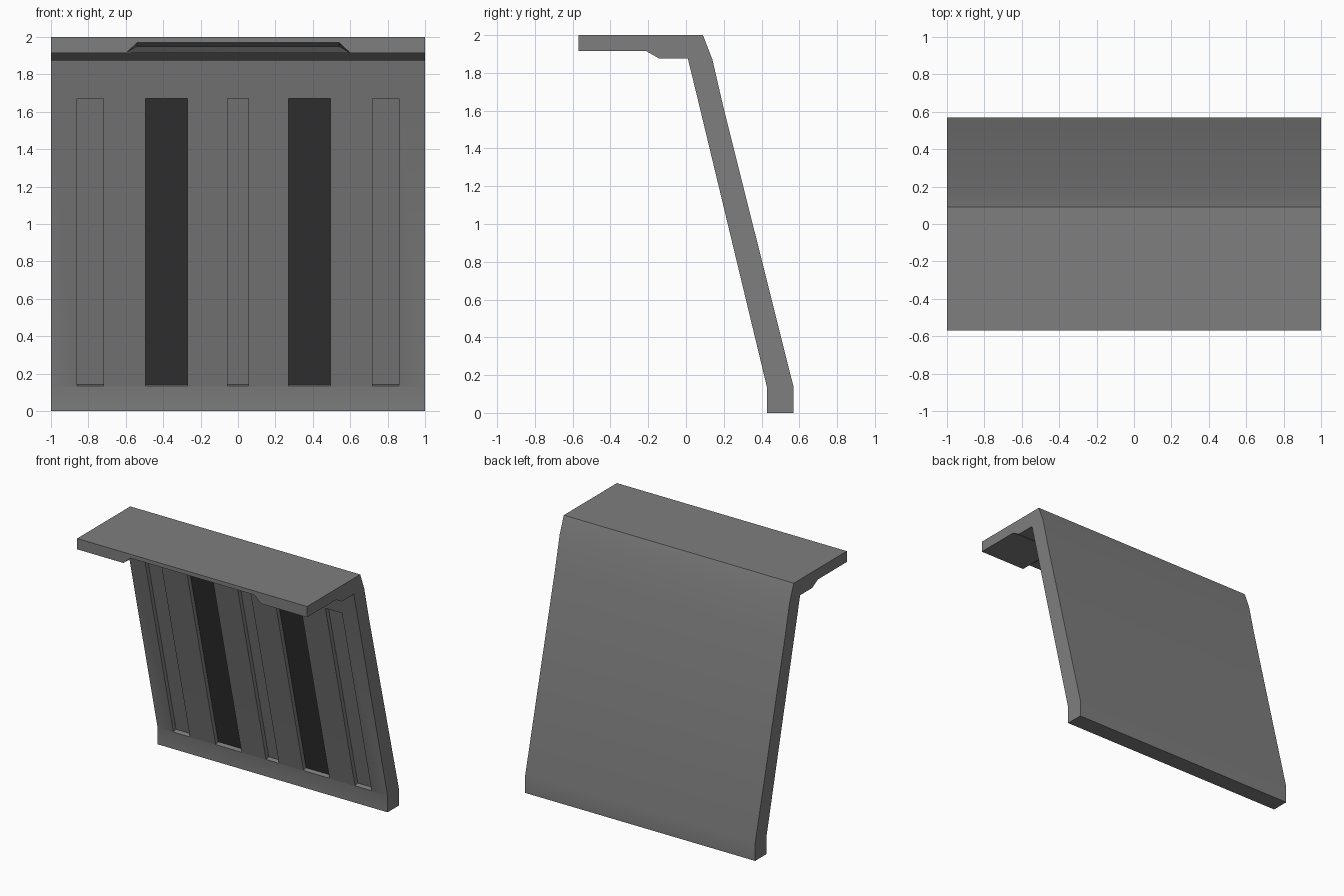
import bpy, bmesh
from math import radians

if "Cube" in bpy.data.objects:
    bpy.data.objects.remove(bpy.data.objects["Cube"])


def loft(name, sections):
    """Closed solid from rings of (y, z) points at successive x positions."""
    bm = bmesh.new()
    rings = [[bm.verts.new((x, y, z)) for y, z in pts]
             for x, pts in sections]
    n = len(rings[0])
    for a, b in zip(rings, rings[1:]):
        for i in range(n):
            j = (i + 1) % n
            bm.faces.new((a[i], a[j], b[j], b[i]))
    bm.faces.new(rings[0])
    bm.faces.new(rings[-1])
    bmesh.ops.recalc_face_normals(bm, faces=bm.faces[:])
    me = bpy.data.meshes.new(name)
    bm.to_mesh(me)
    bm.free()
    ob = bpy.data.objects.new(name, me)
    bpy.context.collection.objects.link(ob)
    return ob


def cut(target, cutter):
    cutter.hide_render = True
    bpy.context.view_layer.objects.active = target
    m = target.modifiers.new("cut", 'BOOLEAN')
    m.operation, m.object, m.solver = 'DIFFERENCE', cutter, 'EXACT'
    bpy.ops.object.modifier_apply(modifier=m.name)
    bpy.data.objects.remove(cutter, do_unlink=True)


# Wall leaning back with an overhanging top ledge
profile = [(-.57, 2), (.09, 2), (.14, 1.87), (.20, 1.61), (.57, .135), (.57, 0),
           (.43, 0), (.43, .13), (.06, 1.67), (.01, 1.875), (-.14, 1.875),
           (-.21, 1.915), (-.57, 1.915)]
panel = loft("wall_and_ledge", [(-1, profile), (1, profile)])

# Recessed slots in the sloping front: (centre, half width)
DEPTH = .035
y0, z0, y1, z1 = .427, .142, .06, 1.67
slot = [(y0 - .1, z0 - .035), (y0 + DEPTH, z0), (y1 + DEPTH, z1), (y1 - .1, z1)]
wide = [(-.382, .113), (.382, .113)]
for cx, hw in [(-.79, .072), (0, .056), (.79, .072)] + wide:
    cut(panel, loft("slot_cutter", [(cx - hw, slot), (cx + hw, slot)]))

# Shallow trapezoid notch under the ledge's front edge
low = [(-.6, 1.9), (-.6, 1.914), (-.21, 1.914), (-.21, 1.9)]
high = [(-.6, 1.9), (-.6, 1.971), (-.25, 1.95), (-.21, 1.9)]
cut(panel, loft("notch_cutter", [(-.6, low), (-.54, high), (.54, high), (.6, low)]))

# Grey body, darker floors in the two wide slots
panel.data.materials.clear()
for name, v in [("mid_grey", .21), ("dark_grey", .035)]:
    mat = bpy.data.materials.new(name)
    mat.diffuse_color = (v, v, v, 1)
    mat.use_nodes = True
    mat.node_tree.nodes["Principled BSDF"].inputs["Base Color"].default_value = mat.diffuse_color
    panel.data.materials.append(mat)
for f in panel.data.polygons:
    x, y, z = f.center
    front = y0 + (y1 - y0) * (z - z0) / (z1 - z0)
    floor = (f.normal.y < -.8 and .2 < z < 1.6
             and abs(y - front - DEPTH) < .008)
    f.material_index = int(floor and any(abs(x - c) < w for c, w in wide))

panel.select_set(True)
bpy.context.view_layer.objects.active = panel
bpy.ops.object.shade_smooth_by_angle(angle=radians(25))
